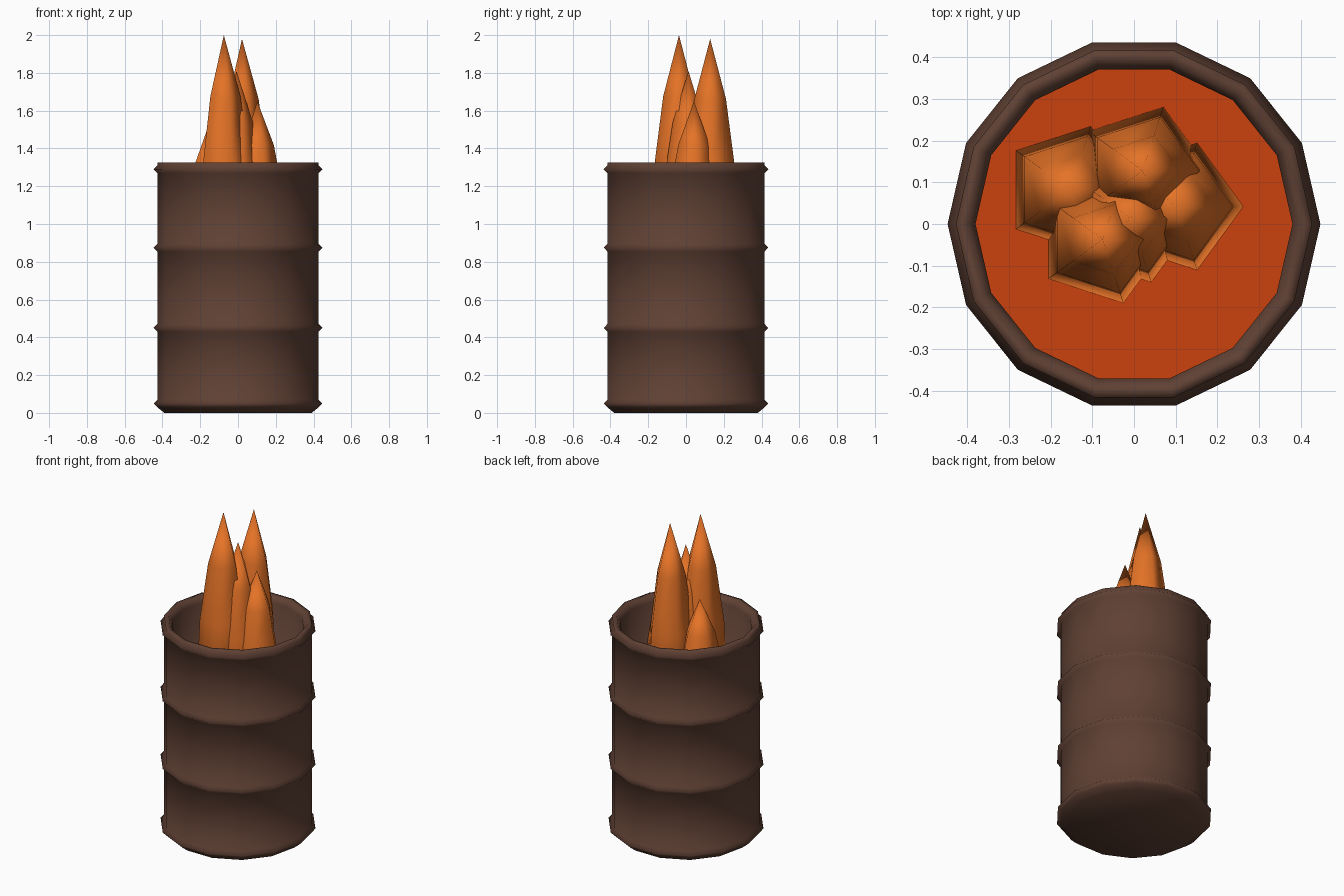
import bpy
import bmesh
from math import cos, sin, tau

cube = bpy.data.objects.get("Cube")
if cube:
    bpy.data.objects.remove(cube, do_unlink=True)


def make_material(name, rgb):
    mat = bpy.data.materials.new(name)
    mat.use_nodes = True
    mat.diffuse_color = (*rgb, 1)
    mat.node_tree.nodes["Principled BSDF"].inputs["Base Color"].default_value = (*rgb, 1)
    return mat


def lathe(name, profile, sides, mats, center=(0, 0), smooth=True):
    """Spin a (radius, height) profile; radius 0 becomes a tip, open ends are capped."""
    bm = bmesh.new()
    rings = []
    for r, z in profile:
        count = sides if r > 0 else 1
        rings.append([bm.verts.new((center[0] + r * cos(tau * i / sides),
                                    center[1] + r * sin(tau * i / sides), z))
                      for i in range(count)])
    for a, b in zip(rings, rings[1:]):
        for i in range(sides):
            j = (i + 1) % sides
            if len(b) == 1:
                bm.faces.new((a[i], a[j], b[0]))
            else:
                bm.faces.new((a[i], a[j], b[j], b[i]))
    bm.faces.new(rings[0][::-1])
    if len(rings[-1]) > 1:
        bm.faces.new(rings[-1])
    for f in bm.faces:
        f.smooth = smooth
    mesh = bpy.data.meshes.new(name)
    bm.to_mesh(mesh)
    bm.free()
    for m in mats:
        mesh.materials.append(m)
    obj = bpy.data.objects.new(name, mesh)
    bpy.context.collection.objects.link(obj)
    return obj


brown = make_material("rusty brown", (0.115, 0.052, 0.034))
ember = make_material("ember red orange", (0.6, 0.053, 0.004))
orange = make_material("flame orange", (0.78, 0.17, 0.02))

FLOOR = 0.755
BODY = 0.427

# Drum: outer wall with four raised hoops, rolled rim and hollow inside
profile = [(0.39, 0), (BODY, 0.03)]
for hoop in (0.05, 0.45, 0.875, 1.29):
    if hoop > 0.05:
        profile.append((BODY, hoop - 0.02))
    profile += [(0.447, hoop), (BODY, hoop + 0.02)]
profile += [(BODY, 1.325), (0.40, 1.325), (0.38, 1.29), (0.38, FLOOR - 0.01)]
lathe("drum", profile, 14, [brown])

# Glowing bed of embers inside the drum
lathe("ember_bed", [(0.38, FLOOR - 0.008), (0.38, FLOOR)], 14, [ember], smooth=False)

# Flames: five-sided bulging spikes of different heights
flames = {
    "front_flame": (-0.075, -0.037, 2.0),
    "back_flame": (0.021, 0.128, 1.98),
    "middle_flame": (-0.008, 0.013, 1.81),
    "left_flame": (0.102, 0.042, 1.65),
    "right_flame": (-0.153, 0.082, 1.53),
}
for name, (x, y, tip) in flames.items():
    shape = [(0.16, 0), (0.135, 0.46), (0.088, 0.74), (0, 1)]
    lathe(name, [(r, FLOOR + t * (tip - FLOOR)) for r, t in shape], 5, [orange], (x, y))
